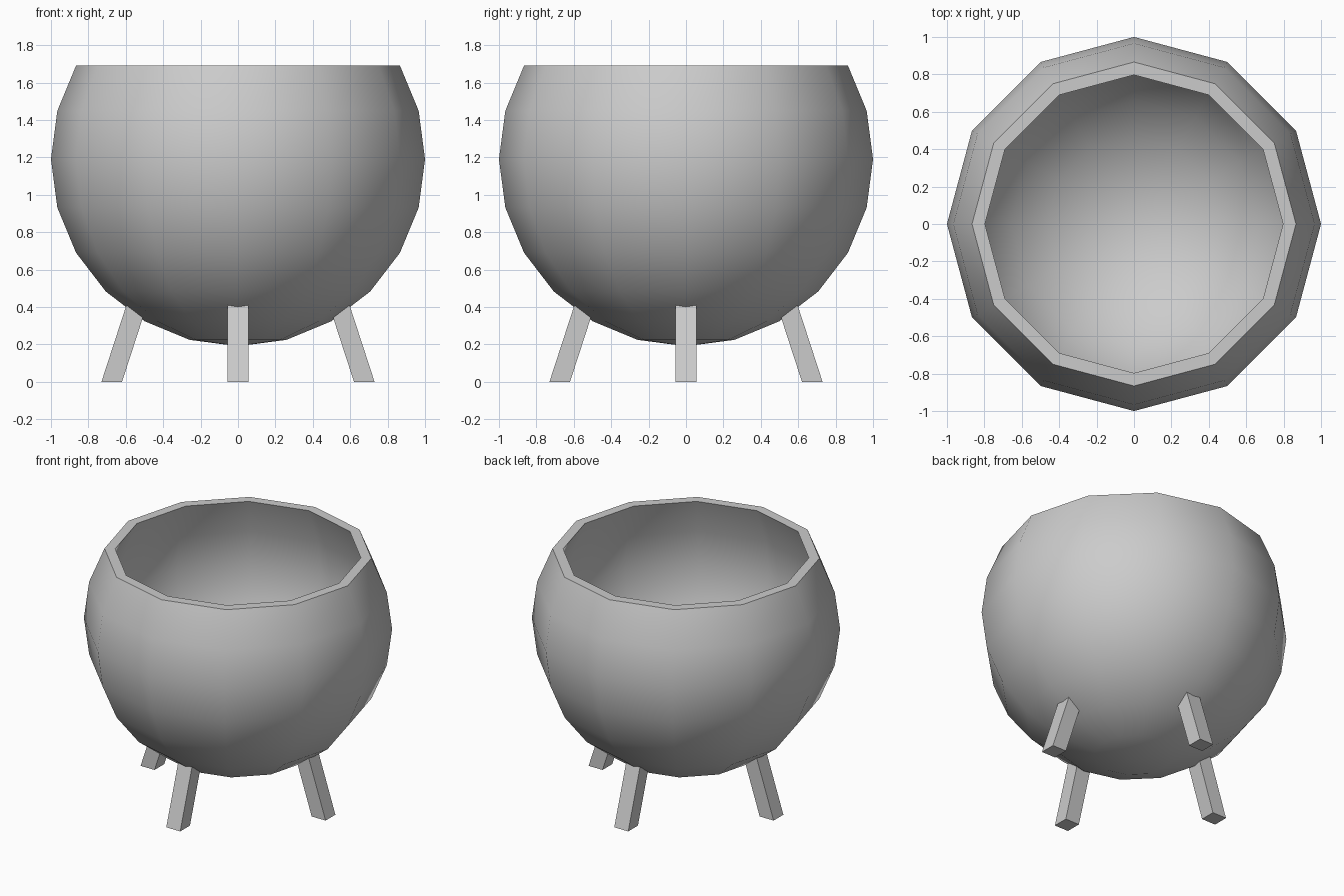
import bpy, bmesh
from math import sin, cos, pi, radians

if "Cube" in bpy.data.objects:
    bpy.data.objects.remove(bpy.data.objects["Cube"])

SIDES = 12
CENTER = 1.19


def make_object(name, bm):
    bmesh.ops.recalc_face_normals(bm, faces=bm.faces)
    mesh = bpy.data.meshes.new(name)
    bm.to_mesh(mesh)
    bm.free()
    obj = bpy.data.objects.new(name, mesh)
    bpy.context.collection.objects.link(obj)
    return obj


def arc(radius, lats):
    return [(radius * cos(radians(a)), CENTER + radius * sin(radians(a))) for a in lats]


# Bowl: outer sphere arc, flat rim, inner sphere arc, turned around z
outer = arc(1.0, range(-90, 31, 15))
inner = [(0.797, CENTER + 0.5)] + arc(0.93, range(15, -91, -15))
bm = bmesh.new()
verts = [bm.verts.new((r, 0, z)) for r, z in outer + inner]
edges = [bm.edges.new(pair) for pair in zip(verts, verts[1:])]
bmesh.ops.spin(bm, geom=verts + edges, cent=(0, 0, 0), axis=(0, 0, 1),
               angle=2 * pi, steps=SIDES, use_duplicate=False)
bmesh.ops.remove_doubles(bm, verts=bm.verts, dist=0.0005)
bmesh.ops.dissolve_degenerate(bm, edges=bm.edges, dist=0.0005)
bowl = make_object("bowl", bm)
bpy.context.view_layer.objects.active = bowl
bowl.select_set(True)
bpy.ops.object.shade_smooth_by_angle(angle=radians(40))
bowl.select_set(False)

# Legs: slanted square bars splayed outward, tops buried in the bowl wall
LEG_PROFILE = [(0.62, 0), (0.73, 0), (0.59, 0.43), (0.503, 0.36)]
for i, name in enumerate(["right_leg", "back_leg", "left_leg", "front_leg"]):
    bm = bmesh.new()
    near = [bm.verts.new((x, -0.055, z)) for x, z in LEG_PROFILE]
    face = bm.faces.new(near)
    ext = bmesh.ops.extrude_face_region(bm, geom=[face], use_keep_orig=True)
    moved = [g for g in ext["geom"] if isinstance(g, bmesh.types.BMVert)]
    bmesh.ops.translate(bm, verts=moved, vec=(0, 0.11, 0))
    leg = make_object(name, bm)
    leg.rotation_euler.z = i * pi / 2
